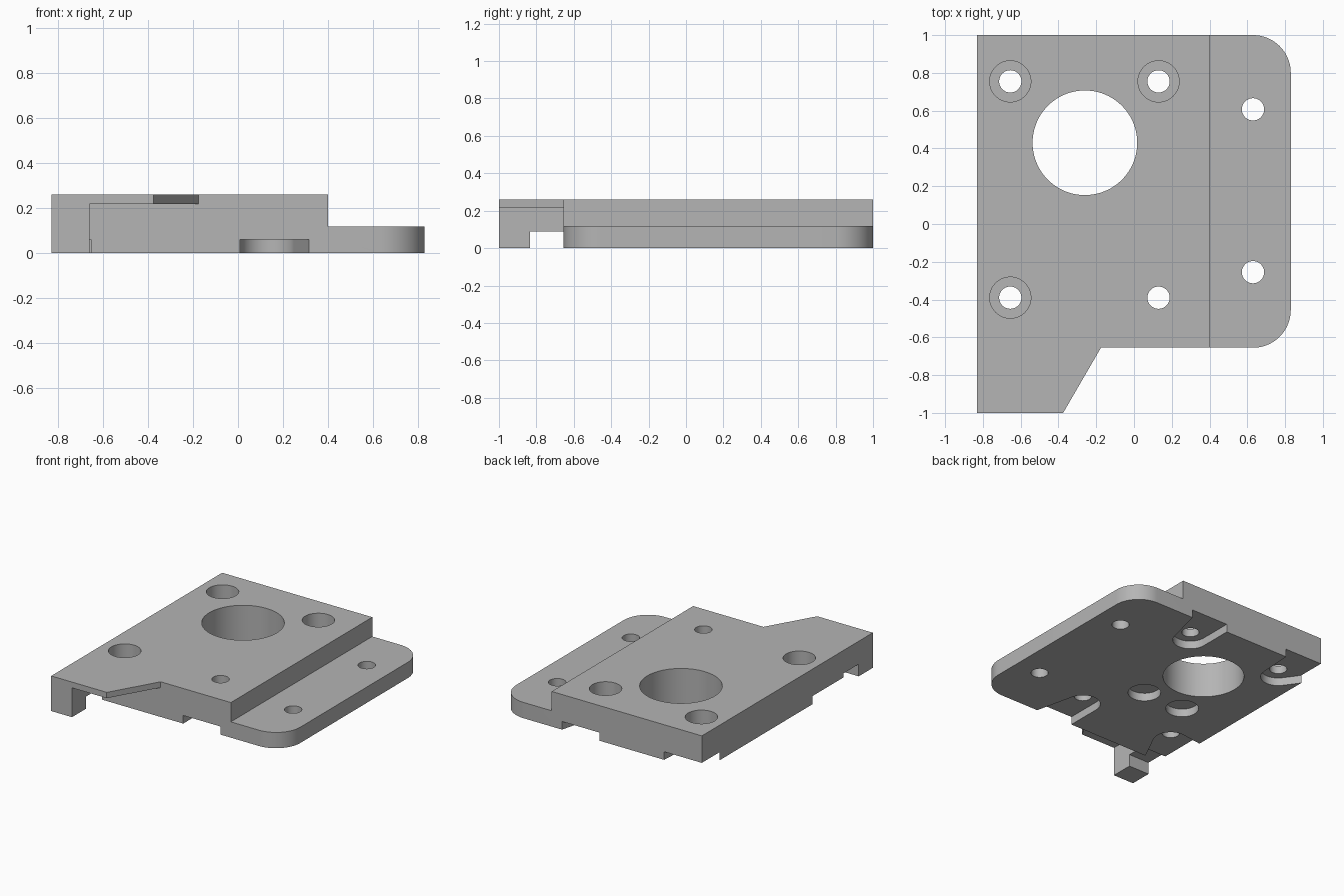
import bpy, bmesh, math

if "Cube" in bpy.data.objects:
    bpy.data.objects.remove(bpy.data.objects["Cube"])

grey = bpy.data.materials.new("plain grey")
grey.diffuse_color = (0.46, 0.46, 0.46, 1)
grey.use_nodes = True
grey.node_tree.nodes["Principled BSDF"].inputs["Base Color"].default_value = grey.diffuse_color


def arc(cx, cy, r, a0, a1, n):
    return [(cx + r * math.cos(math.radians(a0 + (a1 - a0) * i / n)),
             cy + r * math.sin(math.radians(a0 + (a1 - a0) * i / n))) for i in range(n + 1)]


def circle(cx, cy, r, n=64):
    return arc(cx, cy, r, 0, 360, n)[:-1]


def hull(points):
    """2D convex hull, counter-clockwise."""
    pts = sorted(set(points))

    def half(seq):
        out = []
        for p in seq:
            while len(out) > 1 and ((out[-1][0] - out[-2][0]) * (p[1] - out[-2][1])
                                    - (out[-1][1] - out[-2][1]) * (p[0] - out[-2][0])) <= 0:
                out.pop()
            out.append(p)
        return out[:-1]
    return half(pts) + half(pts[::-1])


def prism(name, outline, z0, z1):
    bm = bmesh.new()
    face = bm.faces.new([bm.verts.new((x, y, z0)) for x, y in outline])
    top = bmesh.ops.extrude_face_region(bm, geom=[face])
    bmesh.ops.translate(bm, vec=(0, 0, z1 - z0),
                        verts=[v for v in top["geom"] if isinstance(v, bmesh.types.BMVert)])
    bmesh.ops.recalc_face_normals(bm, faces=bm.faces)
    mesh = bpy.data.meshes.new(name)
    bm.to_mesh(mesh)
    bm.free()
    mesh.materials.append(grey)
    ob = bpy.data.objects.new(name, mesh)
    bpy.context.collection.objects.link(ob)
    return ob


def rect(x0, y0, x1, y1):
    return [(x0, y0), (x1, y0), (x1, y1), (x0, y1)]


# Full-height plate outline with two rounded right corners
outline = ([(-0.83, -1), (-0.375, -1), (-0.175, -0.655)]
           + arc(0.63, -0.455, 0.2, -90, 0, 20) + arc(0.63, 0.8, 0.2, 0, 90, 20)
           + [(-0.83, 1)])
plate = prism("mounting_plate", outline, 0, 0.26)
bpy.context.view_layer.objects.active = plate
plate.select_set(True)


def cut(outline, z0, z1):
    cutter = prism("cutter", outline, z0, z1)
    cutter.hide_render = True
    mod = plate.modifiers.new("cut", "BOOLEAN")
    mod.operation = "DIFFERENCE"
    mod.solver = "EXACT"
    mod.object = cutter
    bpy.ops.object.modifier_apply(modifier=mod.name)
    bpy.data.objects.remove(cutter)


# Lower flange step, thin front overhang, notch behind the front leg
cut(rect(0.4, -1.2, 1, 1.2), 0.117, 0.5)
cut(rect(-0.66, -1.2, 0.0, -0.656), -0.2, 0.217)
cut(rect(-1, -0.835, -0.6, -0.656), -0.2, 0.09)

# Underside recesses: round around each screw hole, flaring out to the edges
recesses = [
    ((0.13, 0.755), [(0.01, 1.02), (0.32, 1.02)]),
    ((0.13, -0.39), [(0.01, -0.675), (0.32, -0.675)]),
    ((-0.655, 0.755), [(-0.85, 0.82), (-0.85, 1.02), (-0.52, 1.02)]),
    ((-0.655, -0.39), [(-0.85, -0.295), (-0.85, -0.67), (-0.66, -0.67)]),
]
for (x, y), flare in recesses:
    cut(hull(circle(x, y, 0.12) + flare), -0.2, 0.06)

# Round blind pockets underneath
for x in (-0.43, -0.093):
    cut(circle(x, 0.0, 0.112), -0.2, 0.06)

# Large bore, counterbores, screw holes and flange holes
cut(circle(-0.26, 0.43, 0.277, 96), -0.2, 0.5)
for x, y in ((-0.655, 0.755), (0.13, 0.755), (-0.655, -0.39)):
    cut(circle(x, y, 0.109), 0.12, 0.5)
for x, y in ((-0.655, 0.755), (0.13, 0.755), (-0.655, -0.39), (0.13, -0.39),
             (0.63, 0.607), (0.63, -0.255)):
    cut(circle(x, y, 0.059, 48), -0.2, 0.5)

bpy.ops.object.shade_smooth_by_angle(angle=math.radians(20))
